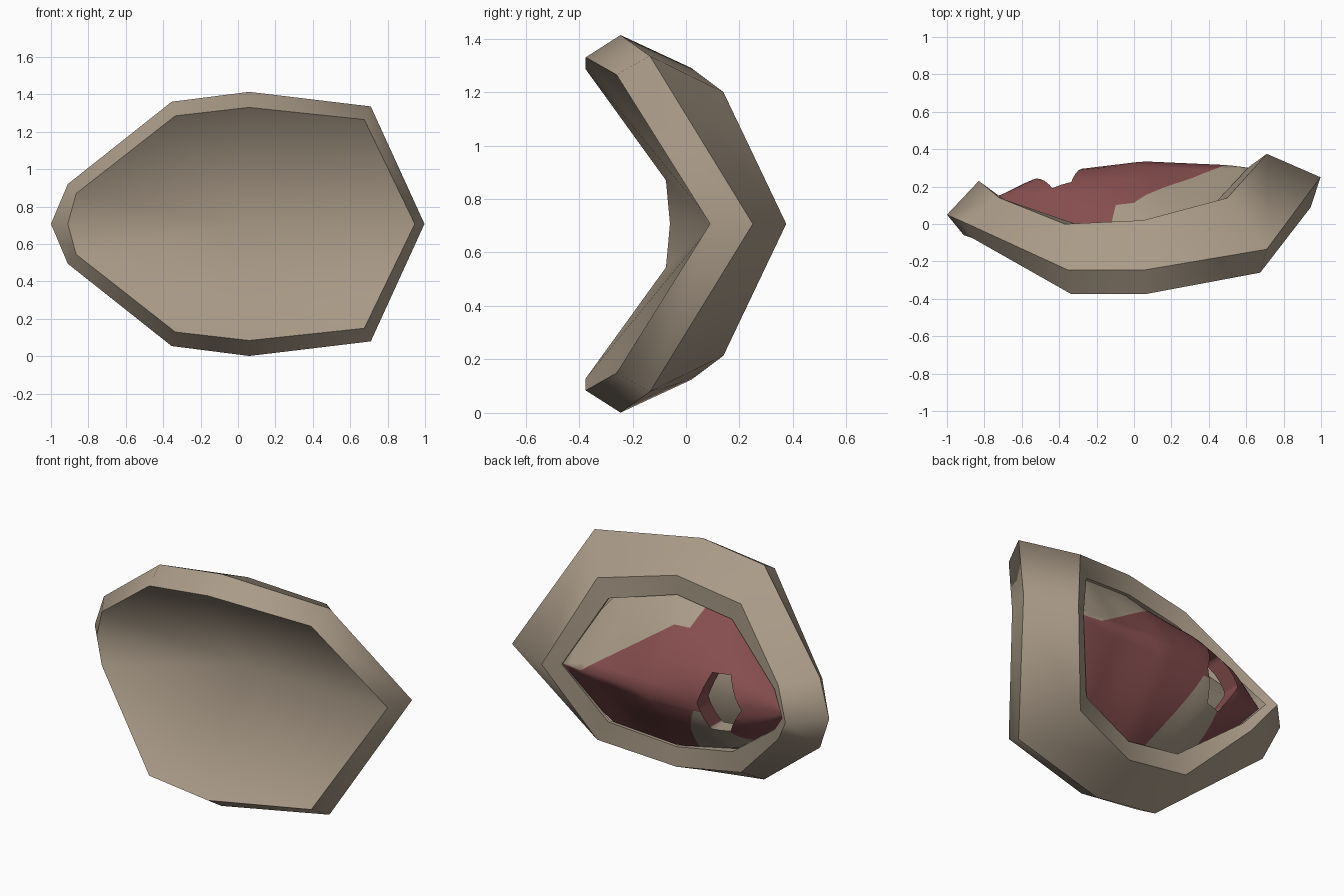
import bpy, bmesh
from mathutils import Vector

if "Cube" in bpy.data.objects:
    bpy.data.objects.remove(bpy.data.objects["Cube"])

MID = 0.707  # height of the mirror plane


def material(name, rgb):
    m = bpy.data.materials.new(name)
    m.diffuse_color = (*rgb, 1.0)
    m.use_nodes = True
    m.node_tree.nodes["Principled BSDF"].inputs["Base Color"].default_value = m.diffuse_color
    return m


TAN = material("tan_skin", (0.40, 0.325, 0.245))
RED = material("dull_red", (0.24, 0.076, 0.077))


def finish(name, bm):
    me = bpy.data.meshes.new(name)
    bm.to_mesh(me)
    bm.free()
    for m in (TAN, RED):
        me.materials.append(m)
    for p in me.polygons:
        p.use_smooth = True
    ob = bpy.data.objects.new(name, me)
    bpy.context.collection.objects.link(ob)
    return ob


def flip(p):
    return (p[0], p[1], 2 * MID - p[2])


def ring(half):
    """Close an upper half outline with its mirrored lower half."""
    return half + [flip(p) for p in reversed(half[1:-1])]


# Upper half outlines from the narrow tip to the wide tip
front_edge = [(-.91, -.06, MID), (-.865, -.075, .87), (-.335, -.375, 1.285),
              (.06, -.375, 1.33), (.675, -.26, 1.265), (.945, .09, MID)]
outer_edge = [(-1, .05, MID), (-.91, .01, .92), (-.355, -.245, 1.36),
              (.06, -.245, 1.413), (.71, -.135, 1.335), (.997, .25, MID)]
back_edge = [(-.83, .23, MID), (-.72, .14, .87), (-.37, 0, 1.22),
             (.05, .02, 1.29), (.5, .14, 1.2), (.71, .375, MID)]
opening = [(-.78, .19, MID), (-.68, .12, .83), (-.31, 0, 1.11),
           (.05, .015, 1.17), (.44, .12, 1.083), (.62, .31, MID)]
depth = [.06, .06, .05, .02, .02, .01]
inner_edge = [(x, y - d, z) for (x, y, z), d in zip(opening, depth)]

# Frame: front rim, outer band, back rim and inner wall, crisp along each loop
bm = bmesh.new()
loops = [[bm.verts.new(p) for p in ring(h)]
         for h in (front_edge, outer_edge, back_edge, opening, inner_edge)]
for a, b in zip(loops, loops[1:]):
    n = len(a)
    for i in range(n):
        j = (i + 1) % n
        bm.faces.new((a[i], a[j], b[j], b[i]))
for loop in loops:
    for i, v in enumerate(loop):
        bm.edges.get((v, loop[i - 1])).smooth = False
bmesh.ops.recalc_face_normals(bm, faces=bm.faces)
finish("frame", bm)

# Front skin: shallow dish fanning out from one deep point
bm = bmesh.new()
centre = bm.verts.new((-.02, .10, MID))
rim = [bm.verts.new(p) for p in ring(front_edge)]
for i, v in enumerate(rim):
    bm.faces.new((rim[i - 1], v, centre))
bmesh.ops.recalc_face_normals(bm, faces=bm.faces)
if sum(f.normal.y for f in bm.faces) > 0:
    bmesh.ops.reverse_faces(bm, faces=bm.faces)
finish("front_skin", bm)


def along(points, x):
    """Interpolate an outline at a given x."""
    for p, q in zip(points, points[1:]):
        if x <= q[0] + 1e-9:
            t = max(0, (x - p[0]) / (q[0] - p[0]))
            return [p[k] + (q[k] - p[k]) * t for k in range(3)]
    return list(points[-1])


# Inner lining: ridge seen through the back opening, rounder at the narrow end
ridge = [inner_edge[0], (-.7, .16, MID), (-.54, .24, MID), (-.28, .295, MID),
         (.05, .335, MID), (.5, .315, MID), inner_edge[-1]]
COLS, ROWS = 28, 8


def in_hole(x, z):
    dz = abs(z - MID)
    return dz < .172 and -.54 + .6 * dz < x < -.28 - .32 * dz


def is_tan(x, z):
    """Bare skin patches, one above the ridge and one below it."""
    if z > MID:
        return z > 1.04 - .677 * max(x, 0) and x > -.1 - .3 * (z - 1.05)
    return z < .65 and z < .27 + 2.2 * (-.08 - x) and x > -.43 - .2 * (.53 - z)


bm = bmesh.new()
x0, x1 = inner_edge[0][0], inner_edge[-1][0]
for side in (lambda p: p, flip):
    grid = []
    for i in range(COLS + 1):
        x = x0 + (x1 - x0) * i / COLS
        edge, top = along(inner_edge, x), along(ridge, x)
        power = max(1.0, 1.46 - (2.1 if x < 0 else 1.5) * x)
        col = []
        for j in range(ROWS + 1):
            t = j / ROWS
            p = (x, top[1] + (edge[1] - top[1]) * t ** power,
                 top[2] + (edge[2] - top[2]) * t)
            col.append(bm.verts.new(side(p)))
        grid.append(col)
    for i in range(COLS):
        for j in range(ROWS):
            bm.faces.new((grid[i][j], grid[i][j + 1], grid[i + 1][j + 1], grid[i + 1][j]))
bmesh.ops.remove_doubles(bm, verts=bm.verts, dist=0.0005)
bmesh.ops.dissolve_degenerate(bm, edges=bm.edges, dist=0.0005)

# Cut along patch borders and hole sides: point and normal (x, z), upper half or not
cuts = [((0, 1.04), (.677, 1), True), ((0, 1.04), (0, 1), True),
        ((-.1, 1.05), (1, .3), True), ((0, .65), (0, 1), False),
        ((-.08, .27), (2.2, 1), False), ((-.43, .53), (1, -.2), False)]
for s in (1, -1):
    up = s > 0
    cuts += [((0, MID + .172 * s), (0, 1), up),
             ((-.28, MID), (1, .32 * s), up),
             ((-.54, MID), (-1, .6 * s), up)]
for (px, pz), (nx, nz), upper in cuts:
    fs = [f for f in bm.faces if (f.calc_center_median().z > MID) == upper]
    geom = list({g for f in fs for g in (*f.verts, *f.edges)}) + fs
    bmesh.ops.bisect_plane(bm, geom=geom, dist=1e-5, plane_co=(px, 0, pz),
                           plane_no=Vector((nx, 0, nz)).normalized())
bmesh.ops.remove_doubles(bm, verts=bm.verts, dist=0.0002)
bmesh.ops.recalc_face_normals(bm, faces=bm.faces)
if sum(f.normal.y for f in bm.faces) < 0:
    bmesh.ops.reverse_faces(bm, faces=bm.faces)
gone = []
for f in bm.faces:
    c = f.calc_center_median()
    f.material_index = 0 if is_tan(c.x, c.z) else 1
    if in_hole(c.x, c.z):
        gone.append(f)

# Six-sided hole through the lining, with crisp walls running forward
bmesh.ops.delete(bm, geom=gone, context='FACES')
edges = [e for e in bm.edges if e.is_boundary
         and all(-.55 < v.co.x < -.27 and abs(v.co.z - MID) < .18 for v in e.verts)]
for e in edges:
    e.smooth = False
ext = bmesh.ops.extrude_edge_only(bm, edges=edges)["geom"]
for g in ext:
    if isinstance(g, bmesh.types.BMVert):
        g.co.y -= .11
for g in ext:
    if isinstance(g, bmesh.types.BMFace):
        g.material_index = 0 if g.calc_center_median().z < MID - .16 else 1
finish("inner_lining", bm)
